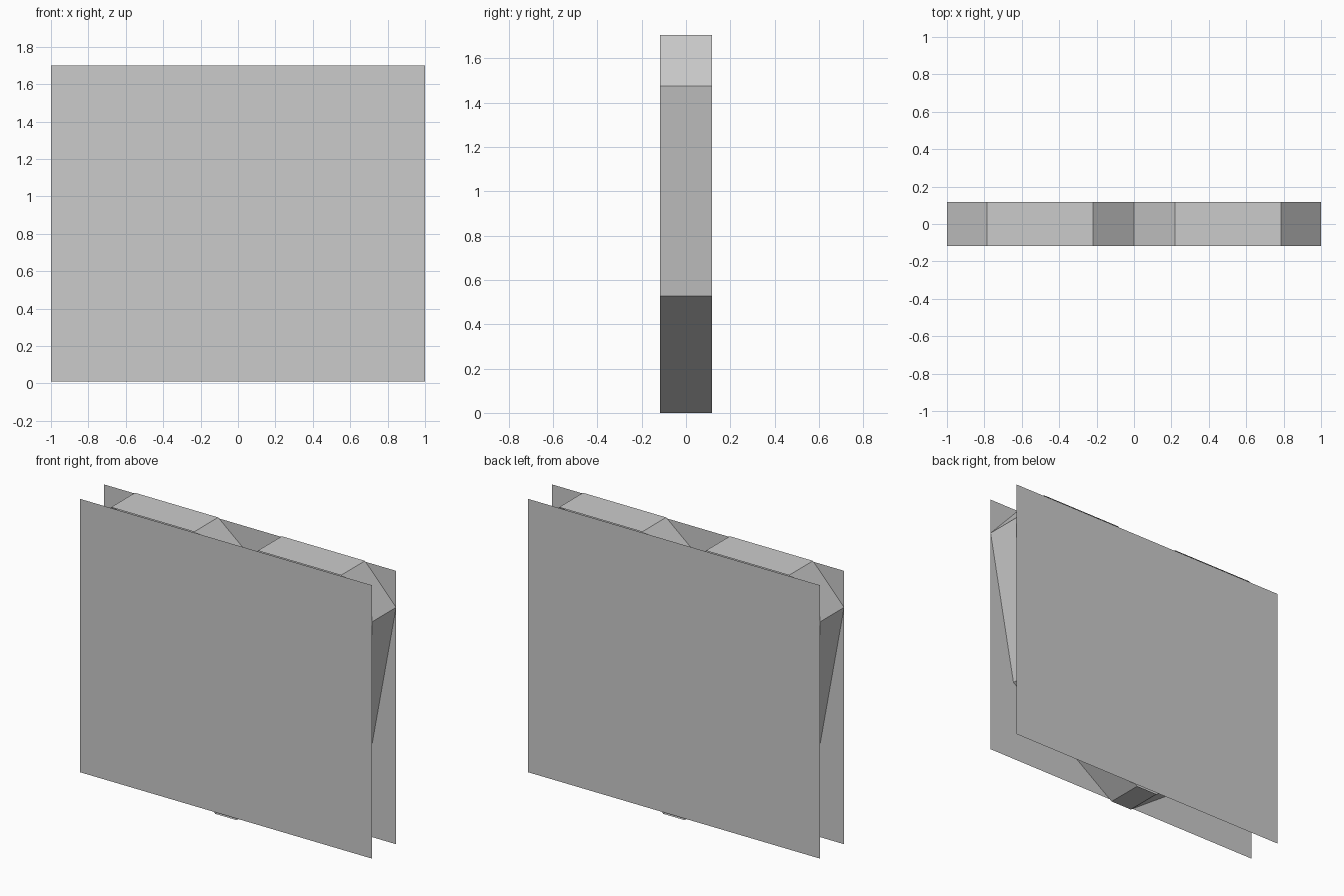
import bpy

if "Cube" in bpy.data.objects:
    bpy.data.objects.remove(bpy.data.objects["Cube"])

DEPTH = 0.117  # half thickness


def add_mesh(name, verts, faces):
    mesh = bpy.data.meshes.new(name)
    mesh.from_pydata(verts, [], faces)
    mesh.update()
    obj = bpy.data.objects.new(name, mesh)
    bpy.context.collection.objects.link(obj)
    return obj


# Heart rim: right half outline from the foot up to the notch, mirrored to the left
half = [(0.073, 0.0), (0.825, 0.527), (1.0, 1.475), (0.787, 1.706), (0.218, 1.706)]
outline = half + [(0.0, 1.525)] + [(-x, z) for x, z in reversed(half)]
n = len(outline)
verts = [(x, y, z) for y in (-DEPTH, DEPTH) for x, z in outline]
faces = [(i, (i + 1) % n, (i + 1) % n + n, i + n)[::-1] for i in range(n)]
rim = add_mesh("heart_rim", verts, faces)
rim.data.flip_normals() if rim.data.polygons[1].normal.x < 0 else None


# Flat square panels covering the front and the back
def panel(name, y):
    corners = [(-1, y, 0.01), (1, y, 0.01), (1, y, 1.701), (-1, y, 1.701)]
    add_mesh(name, corners if y < 0 else corners[::-1], [(0, 1, 2, 3)])


panel("front_panel", -DEPTH)
panel("back_panel", DEPTH)
